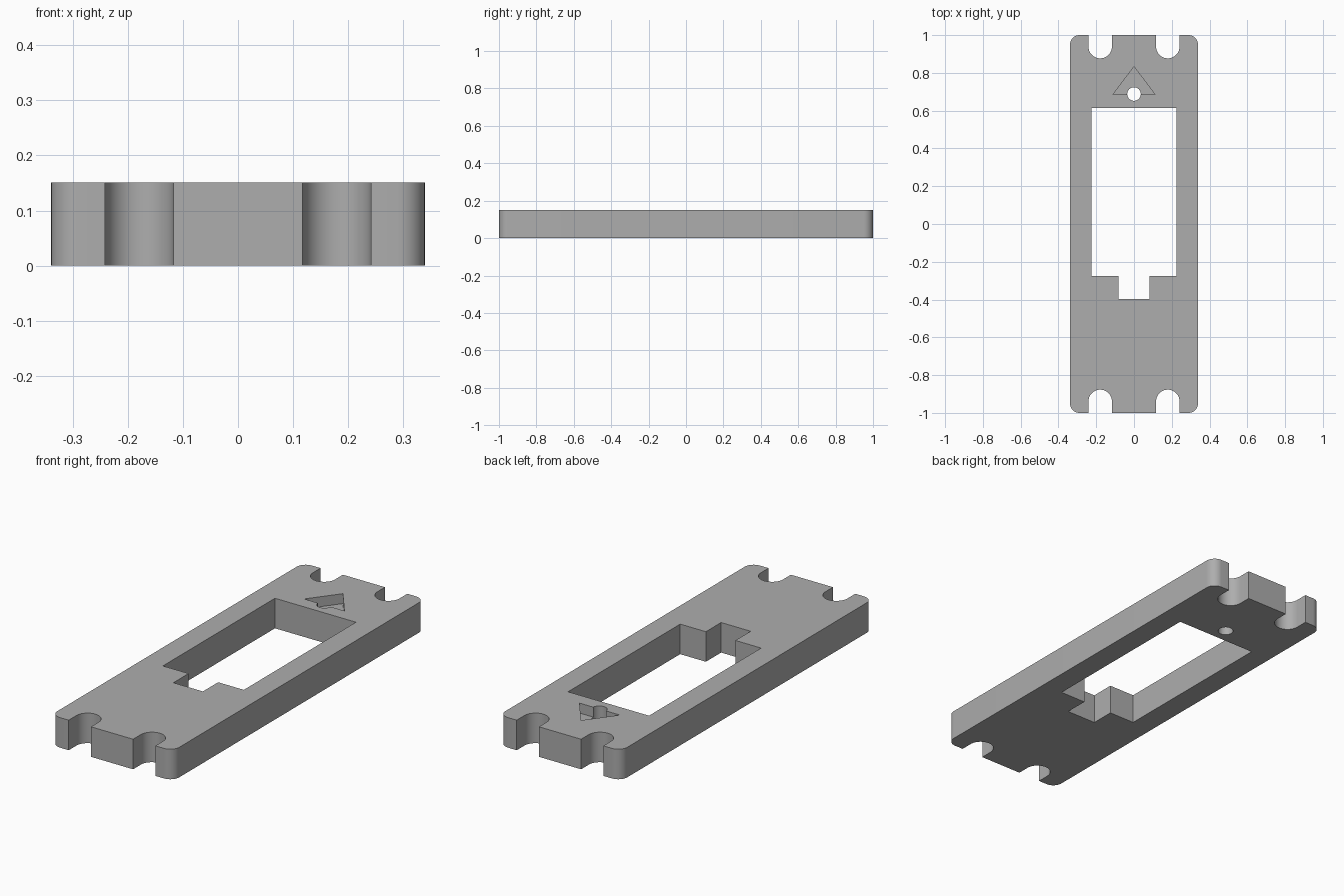
import bpy, bmesh
from math import cos, sin, pi, radians

if "Cube" in bpy.data.objects:
    bpy.data.objects.remove(bpy.data.objects["Cube"], do_unlink=True)

HALF_W, HALF_L, THICK = 0.339, 1.0, 0.151
CORNER = 0.05
NOTCH_X, NOTCH_Y, NOTCH_R = 0.179, 0.939, 0.062
POCKET_DEPTH = 0.05

grey = bpy.data.materials.new("plain grey")
grey.use_nodes = True
colour = (0.42, 0.42, 0.42, 1)
grey.diffuse_color = colour
grey.node_tree.nodes["Principled BSDF"].inputs["Base Color"].default_value = colour


def arc(cx, cy, r, start, end, steps):
    """Points on an arc, angles in degrees."""
    angles = [radians(start + (end - start) * i / steps) for i in range(steps + 1)]
    return [(cx + r * cos(a), cy + r * sin(a)) for a in angles]


def prism(name, points, z0, z1):
    """Extrude a counter-clockwise outline from z0 to z1."""
    bm = bmesh.new()
    face = bm.faces.new([bm.verts.new((x, y, z0)) for x, y in points])
    grown = bmesh.ops.extrude_face_region(bm, geom=[face])["geom"]
    top = [v for v in grown if isinstance(v, bmesh.types.BMVert)]
    bmesh.ops.translate(bm, verts=top, vec=(0, 0, z1 - z0))
    bmesh.ops.recalc_face_normals(bm, faces=bm.faces)
    mesh = bpy.data.meshes.new(name)
    bm.to_mesh(mesh)
    bm.free()
    mesh.materials.append(grey)
    obj = bpy.data.objects.new(name, mesh)
    bpy.context.collection.objects.link(obj)
    return obj


# Back end from right to left: rounded corner, notch, notch, rounded corner
back = arc(HALF_W - CORNER, HALF_L - CORNER, CORNER, 0, 90, 10)
for cx in (NOTCH_X, -NOTCH_X):
    back += [(cx + NOTCH_R, HALF_L)]
    back += arc(cx, NOTCH_Y, NOTCH_R, 0, -180, 24)
    back += [(cx - NOTCH_R, HALF_L)]
back += arc(CORNER - HALF_W, HALF_L - CORNER, CORNER, 90, 180, 10)

# The front end is the back end turned half round
plate = prism("mounting_plate", back + [(-x, -y) for x, y in back], 0, THICK)

# Window with a small slot at its front edge
window = [(0.225, -0.275), (0.225, 0.615), (-0.225, 0.615), (-0.225, -0.275),
          (-0.082, -0.275), (-0.082, -0.396), (0.082, -0.396), (0.082, -0.275)]
triangle = [(-0.112, 0.685), (0.112, 0.685), (0, 0.833)]
hole = arc(0, 0.688, 0.036, 0, 360, 32)[:-1]

cutters = [
    prism("window_cutter", window, -0.1, THICK + 0.1),
    prism("arrow_pocket_cutter", triangle, THICK - POCKET_DEPTH, THICK + 0.1),
    prism("hole_cutter", hole, -0.1, THICK + 0.1),
]

# Cut the openings, then discard the cutters
bpy.ops.object.select_all(action="DESELECT")
bpy.context.view_layer.objects.active = plate
plate.select_set(True)
for cutter in cutters:
    cutter.hide_render = True
    mod = plate.modifiers.new(cutter.name, "BOOLEAN")
    mod.operation, mod.solver, mod.object = "DIFFERENCE", "EXACT", cutter
    bpy.ops.object.modifier_apply(modifier=mod.name)
    bpy.data.objects.remove(cutter, do_unlink=True)

bpy.ops.object.shade_smooth_by_angle(angle=radians(30))
